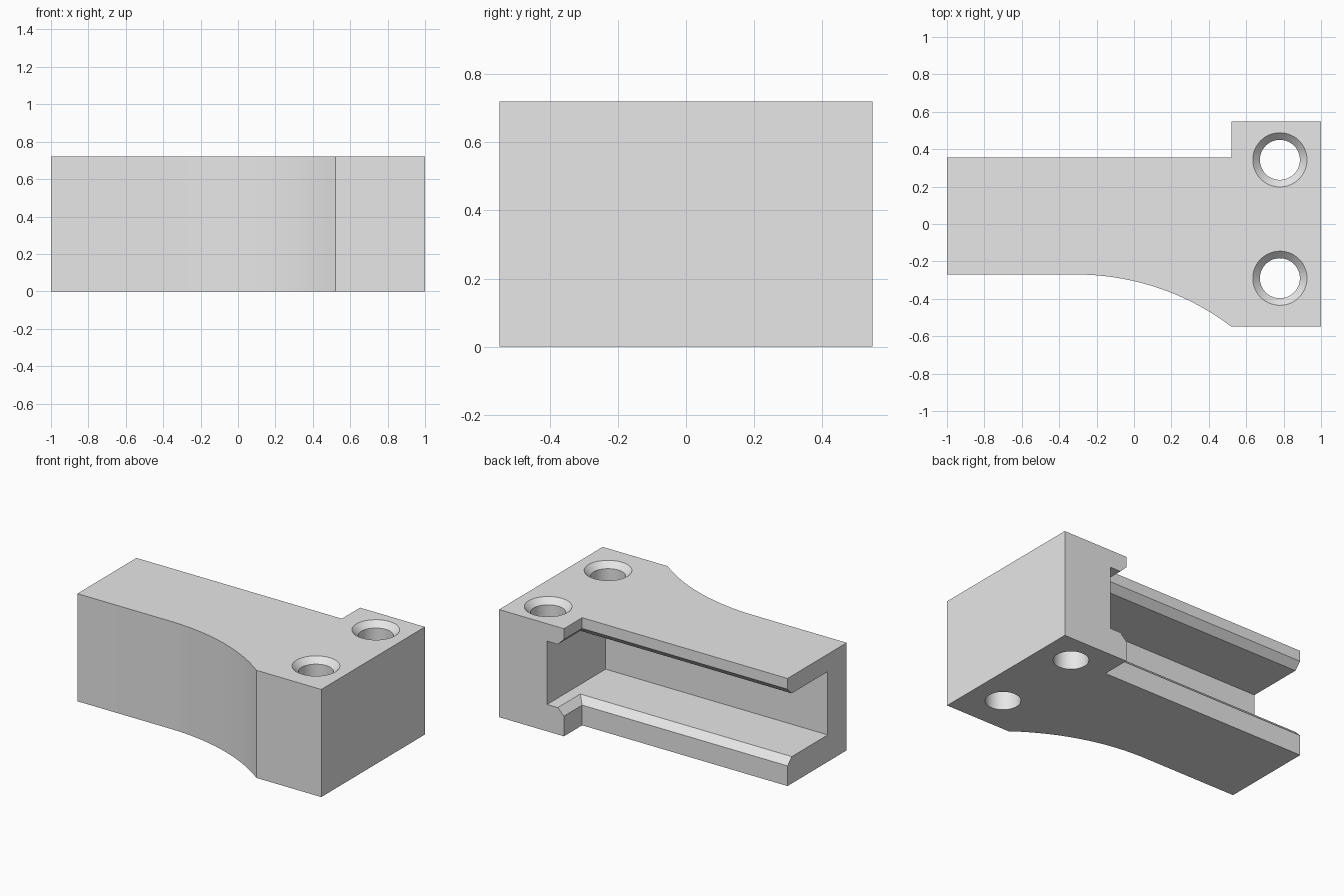
import bpy
import bmesh
from math import sin, cos, tau, asin

if "Cube" in bpy.data.objects:
    bpy.data.objects.remove(bpy.data.objects["Cube"], do_unlink=True)

HEIGHT = 0.72
STEP_X = 0.52               # where the arm meets the mounting block
ARM_BACK, ARM_FRONT = 0.355, -0.27
HALF_Y = 0.548
FLOOR, CEILING = 0.18, 0.603


def loft(name, rings):
    """Closed solid through a stack of (z, outline) rings."""
    bm = bmesh.new()
    loops = [[bm.verts.new((x, y, z)) for x, y in pts] for z, pts in rings]
    for low, high in zip(loops, loops[1:]):
        n = len(low)
        for i in range(n):
            j = (i + 1) % n
            bm.faces.new((low[i], low[j], high[j], high[i]))
    bm.faces.new(loops[0][::-1])
    bm.faces.new(loops[-1])
    bmesh.ops.recalc_face_normals(bm, faces=bm.faces)
    mesh = bpy.data.meshes.new(name)
    bm.to_mesh(mesh)
    bm.free()
    obj = bpy.data.objects.new(name, mesh)
    bpy.context.collection.objects.link(obj)
    return obj


def rect(x0, x1, y0, y1):
    return [(x0, y0), (x1, y0), (x1, y1), (x0, y1)]


def circle(cx, cy, r, n=48):
    return [(cx + r * cos(tau * i / n), cy + r * sin(tau * i / n)) for i in range(n)]


def cut(target, cutter):
    cutter.hide_render = True
    mod = target.modifiers.new(cutter.name, "BOOLEAN")
    mod.operation, mod.solver, mod.object = "DIFFERENCE", "EXACT", cutter
    bpy.context.view_layer.objects.active = target
    bpy.ops.object.modifier_apply(modifier=mod.name)
    bpy.data.objects.remove(cutter, do_unlink=True)


# Body: plan outline with a concave arc blending the arm into the block
arc_start = -0.31
run, drop = STEP_X - arc_start, HALF_Y + ARM_FRONT
radius = (run ** 2 + drop ** 2) / (2 * drop)
sweep = asin(run / radius)
steps = 24
arc = [(arc_start + radius * sin(sweep * i / steps),
        ARM_FRONT - radius * (1 - cos(sweep * i / steps))) for i in range(steps + 1)]
outline = ([(-1, ARM_FRONT)] + arc +
           [(1, -HALF_Y), (1, HALF_Y), (STEP_X, HALF_Y), (STEP_X, ARM_BACK), (-1, ARM_BACK)])
body = loft("bracket_body", [(0, outline), (HEIGHT, outline)])

# Channel open to the back and to the arm end
slot = rect(-1.2, 0.644, -0.07, 0.8)
cut(body, loft("channel_cutter", [(FLOOR, slot), (CEILING, slot)]))

# Chamfers along the channel lips, mitred around the step
BEVEL, EXTRA = 0.045, 0.01


def flare(inset):
    return rect(-1.2, STEP_X + inset, ARM_BACK - inset, 0.8)


wide, narrow = flare(BEVEL + EXTRA), flare(-EXTRA)
cut(body, loft("lip_chamfer_cutter", [
    (FLOOR - BEVEL - EXTRA, narrow), (FLOOR + EXTRA, wide),
    (CEILING - EXTRA, wide), (CEILING + BEVEL + EXTRA, narrow)]))

# Countersunk through holes
BORE, SINK = 0.107, 0.145
for y in (0.343, -0.29):
    bore, rim = circle(0.78, y, BORE), circle(0.78, y, SINK + EXTRA)
    cut(body, loft("hole_cutter", [
        (-0.1, bore), (HEIGHT - (SINK - BORE), bore), (HEIGHT + EXTRA, rim)]))

# Plain grey finish
grey = bpy.data.materials.new("light_grey")
grey.use_nodes = True
colour = (0.8, 0.8, 0.8, 1)
grey.diffuse_color = colour
grey.node_tree.nodes["Principled BSDF"].inputs["Base Color"].default_value = colour
body.data.materials.clear()
body.data.materials.append(grey)
for face in body.data.polygons:
    face.material_index = 0

bpy.ops.object.select_all(action="DESELECT")
body.select_set(True)
bpy.context.view_layer.objects.active = body
bpy.ops.object.shade_smooth_by_angle()
